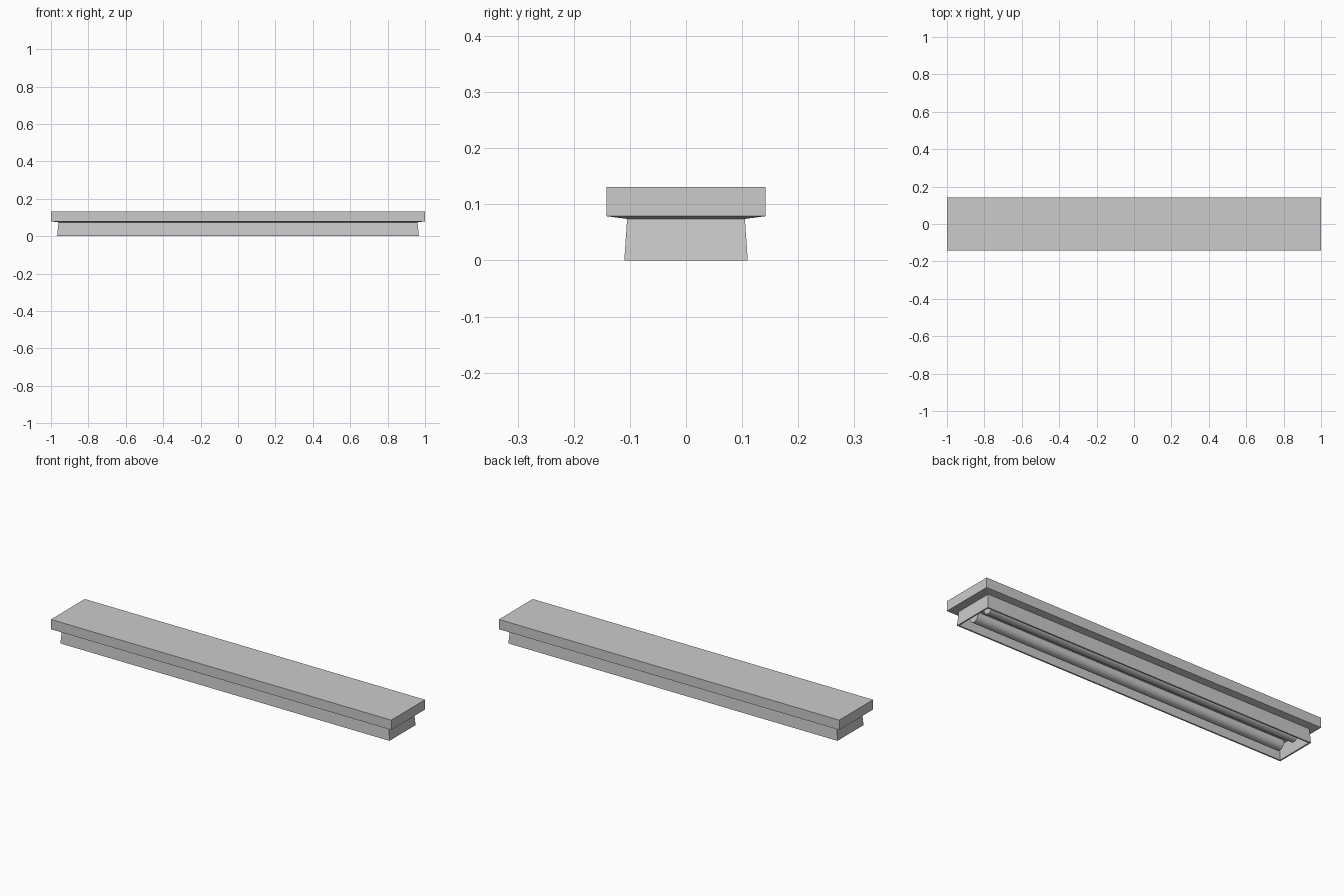
import bpy, bmesh
from math import pi
from mathutils import Matrix

cube = bpy.data.objects.get("Cube")
if cube:
    bpy.data.objects.remove(cube, do_unlink=True)

grey = bpy.data.materials.new("light_grey")
grey.use_nodes = True
grey.diffuse_color = (0.6, 0.6, 0.6, 1)
grey.node_tree.nodes["Principled BSDF"].inputs["Base Color"].default_value = (0.6, 0.6, 0.6, 1)


def add_object(name, bm):
    bmesh.ops.recalc_face_normals(bm, faces=bm.faces)
    mesh = bpy.data.meshes.new(name)
    bm.to_mesh(mesh)
    bm.free()
    mesh.materials.append(grey)
    obj = bpy.data.objects.new(name, mesh)
    bpy.context.collection.objects.link(obj)
    return obj


def loft(name, sections, cap_start=True, cap_end=True):
    """Stack rectangles given as (half x, half y, z) and skin them."""
    bm = bmesh.new()
    rings = [[bm.verts.new((sx * x, sy * y, z))
              for sx, sy in ((-1, -1), (1, -1), (1, 1), (-1, 1))]
             for x, y, z in sections]
    for a, b in zip(rings, rings[1:]):
        for i in range(4):
            j = (i + 1) % 4
            bm.faces.new((a[i], a[j], b[j], b[i]))
    if cap_start:
        bm.faces.new(rings[0])
    if cap_end:
        bm.faces.new(rings[-1])
    return add_object(name, bm)


# Ceiling slab with a shallow sloped underside
loft("mounting_slab", [(0.96, 0.105, 0.074), (1, 0.142, 0.079), (1, 0.142, 0.131)])

# Flared housing, open below, with a thin rim and a closed recess
loft("housing", [(0.96, 0.105, 0.074), (0.967, 0.11, 0),
                 (0.959, 0.102, 0), (0.953, 0.098, 0.072)], cap_start=False)

# Two lamp tubes inside the recess
for side, y in (("front", -0.05), ("back", 0.05)):
    bm = bmesh.new()
    bmesh.ops.create_cone(bm, cap_ends=True, segments=32, radius1=0.028,
                          radius2=0.028, depth=1.83,
                          matrix=Matrix.Translation((0, y, 0.04)) @ Matrix.Rotation(pi / 2, 4, "Y"))
    tube = add_object(side + "_lamp_tube", bm)
    bpy.ops.object.select_all(action="DESELECT")
    tube.select_set(True)
    bpy.context.view_layer.objects.active = tube
    bpy.ops.object.shade_smooth_by_angle()
